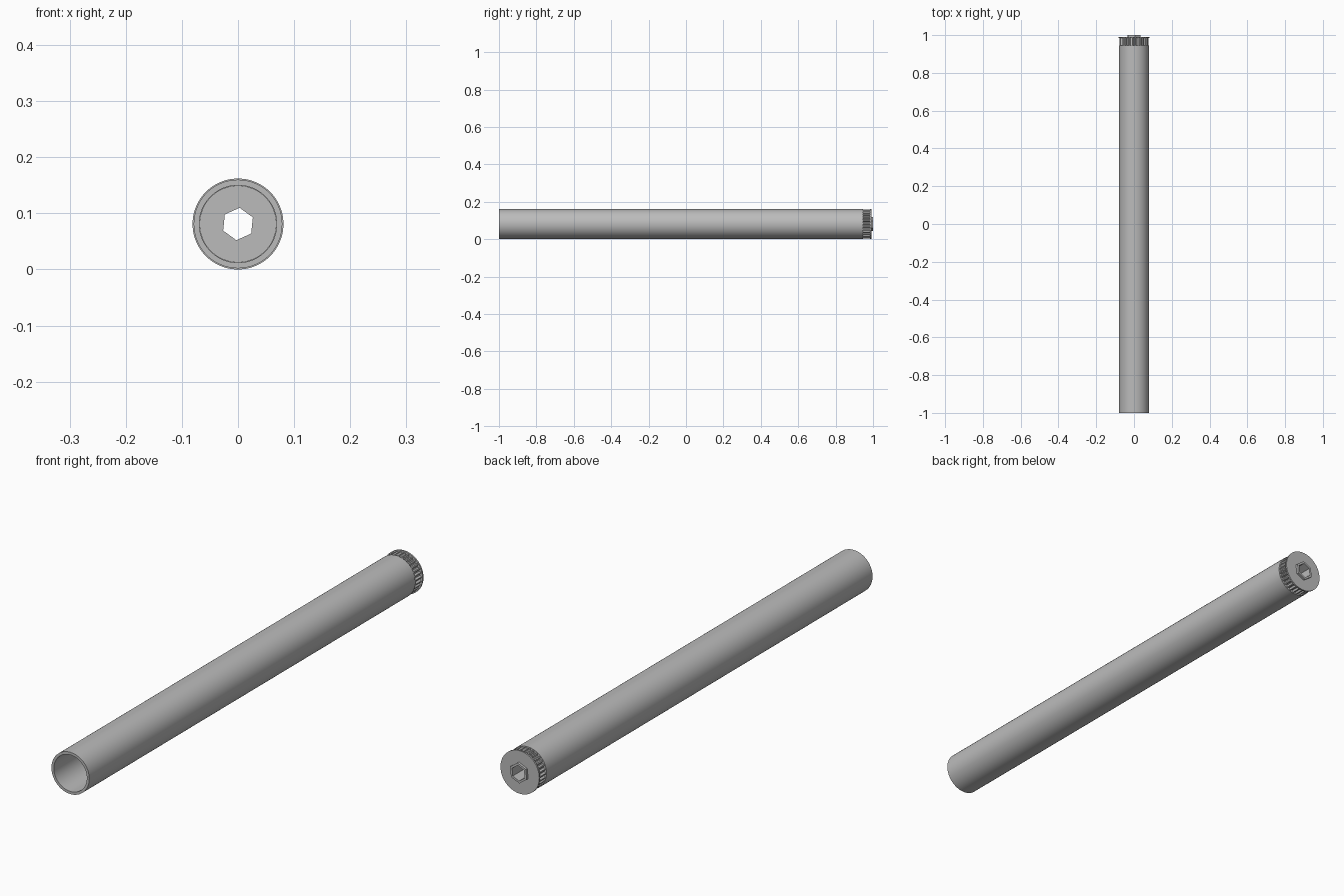
import bpy, bmesh, math

if "Cube" in bpy.data.objects:
    bpy.data.objects.remove(bpy.data.objects["Cube"], do_unlink=True)

AXIS_Z = 0.081
TILT = math.radians(-6)

grey = bpy.data.materials.new("plain grey")
grey.use_nodes = True
grey.diffuse_color = (0.5, 0.5, 0.5, 1)
grey.node_tree.nodes["Principled BSDF"].inputs["Base Color"].default_value = (0.5, 0.5, 0.5, 1)


def circle(r):
    return lambda i, a: r


def hexagon(r):
    # Distance to a hexagon outline with a corner near the top
    def shape(i, a):
        off = (a - math.pi / 2 - TILT) % (math.pi / 3) - math.pi / 6
        return r * math.cos(math.pi / 6) / math.cos(off)
    return shape


def ribs(low, high):
    return lambda i, a: high if i % 4 < 2 else low


def loft_ring(name, sections, n):
    """Closed ring solid around the y axis from (y, outline) sections."""
    bm = bmesh.new()
    loops = []
    for y, shape in sections:
        loop = []
        for i in range(n):
            a = 2 * math.pi * i / n
            r = shape(i, a)
            loop.append(bm.verts.new((r * math.cos(a), y, AXIS_Z + r * math.sin(a))))
        loops.append(loop)
    for k, one in enumerate(loops):
        two = loops[(k + 1) % len(loops)]
        for i in range(n):
            j = (i + 1) % n
            bm.faces.new((one[i], one[j], two[j], two[i]))
    bmesh.ops.recalc_face_normals(bm, faces=bm.faces)
    mesh = bpy.data.meshes.new(name)
    bm.to_mesh(mesh)
    bm.free()
    mesh.materials.append(grey)
    obj = bpy.data.objects.new(name, mesh)
    bpy.context.collection.objects.link(obj)
    bpy.ops.object.select_all(action='DESELECT')
    obj.select_set(True)
    bpy.context.view_layer.objects.active = obj
    bpy.ops.object.shade_smooth_by_angle(angle=math.radians(25))
    return obj


# Long hollow tube
loft_ring("tube", [(-1, circle(0.069)), (-1, circle(0.079)),
                   (0.945, circle(0.079)), (0.945, circle(0.069))], 60)

# End cap: plug, ribbed grip, flange and hexagonal boss with a through hole
loft_ring("end_cap", [
    (0.935, hexagon(0.029)),
    (0.935, circle(0.0685)),
    (0.946, circle(0.0685)),
    (0.946, ribs(0.070, 0.077)),
    (0.985, ribs(0.070, 0.077)),
    (0.985, circle(0.081)),
    (0.991, circle(0.081)),
    (0.991, hexagon(0.038)),
    (1.0, hexagon(0.038)),
    (1.0, hexagon(0.029)),
], 120)
